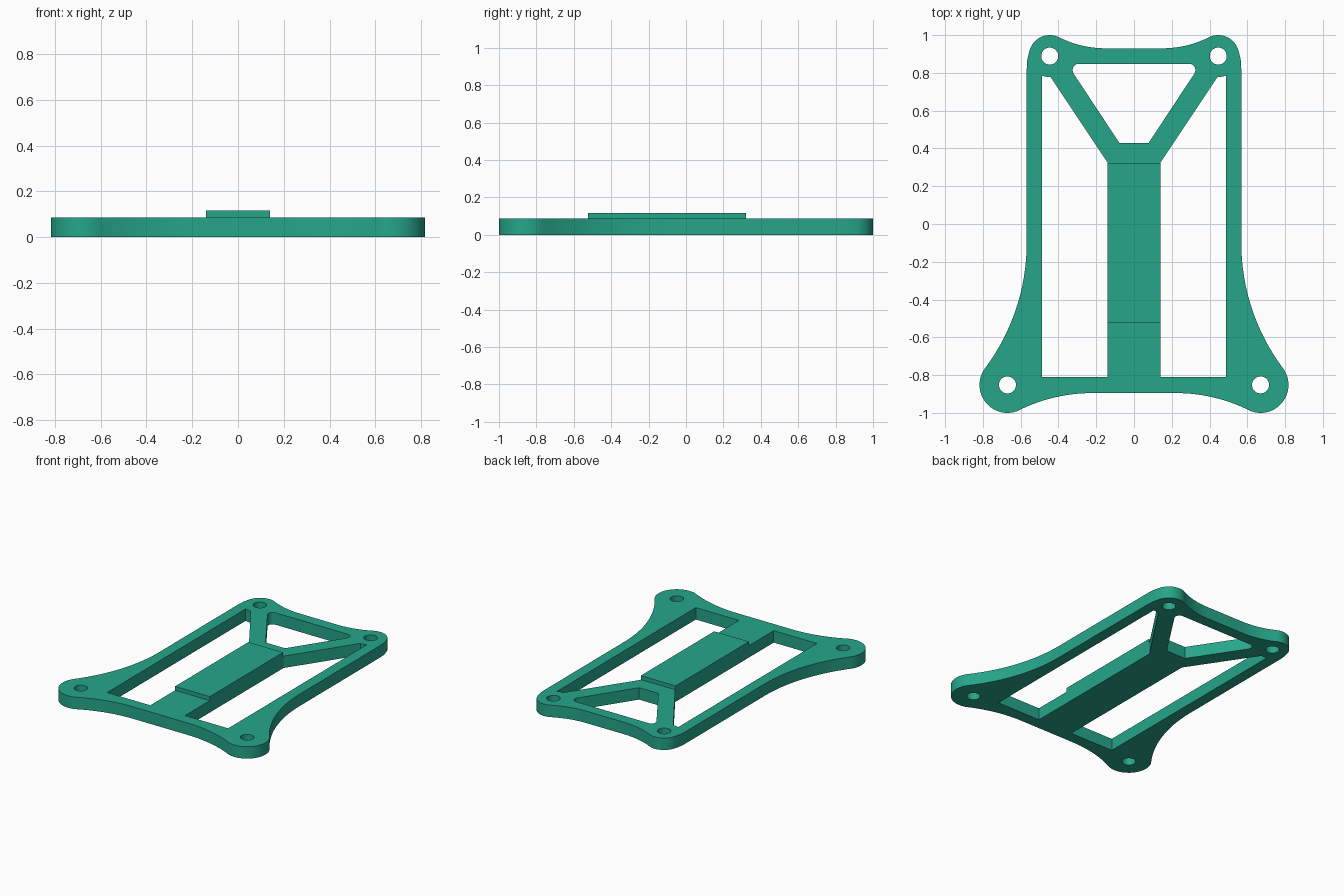
import bpy, bmesh, math

if "Cube" in bpy.data.objects:
    bpy.data.objects.remove(bpy.data.objects["Cube"])

THICK, PAD_TOP = 0.087, 0.116
green = bpy.data.materials.new("green plastic")
green.diffuse_color = (0.019, 0.381, 0.254, 1)
green.use_nodes = True
green.node_tree.nodes["Principled BSDF"].inputs["Base Color"].default_value = green.diffuse_color


def arc(cx, cy, r, a0, a1, n):
    """Points on an arc, angles in degrees."""
    return [(cx + r * math.cos(math.radians(a0 + (a1 - a0) * i / n)),
             cy + r * math.sin(math.radians(a0 + (a1 - a0) * i / n))) for i in range(n + 1)]


def angle(a, b):
    return math.degrees(math.atan2(b[1] - a[1], b[0] - a[0]))


def mirror(points):
    return [(-x, y) for x, y in reversed(points)]


# Corner lobes and the concave sweeps tangent to them
foot, foot_r = (0.67, -0.852), 0.148
ear, ear_r = (0.446, 0.889), 0.111
low, low_r = (0.22, -0.895 - 0.877), 0.877
side, side_r = (0.568 + 1.108, -0.10), 1.108
top, top_r = (0.15, 0.93 + 0.55), 0.55

# Right half of the outline, bottom to top
half = arc(*low, low_r, 90, angle(low, foot), 12)
half += arc(*foot, foot_r, angle(foot, low) - 360 if angle(foot, low) > 0 else angle(foot, low),
            angle(foot, side), 24)[1:]
half += arc(*side, side_r, angle(side, foot) % 360, 180, 16)[1:]
half += [(0.568, 0.82), (0.565, 0.87)]
half += arc(*ear, ear_r, 14, angle(ear, top), 16)
half += arc(*top, top_r, angle(top, ear), -90, 10)[1:]
outline = half + mirror(half)

# Openings
bay = [(0.14, -0.81), (0.488, -0.81), (0.488, 0.786)]
bay += arc(*ear, ear_r, -72, -92, 4) + [(0.14, 0.325)]
wedge_half = [(0.078, 0.43), (0.320, 0.797)] + arc(0.292, 0.815, 0.033, -33, 90, 8)
wedge = wedge_half + mirror(wedge_half)
screw_holes = [arc(s * c[0], c[1], 0.045, 0, 352.5, 47) for c in (foot, ear) for s in (1, -1)]

# Flat frame: filled outline with openings, extruded
curve = bpy.data.curves.new("frame_profile", 'CURVE')
curve.dimensions = '2D'
curve.fill_mode = 'BOTH'
curve.extrude = THICK / 2
for loop in [outline, bay, mirror(bay), wedge] + screw_holes:
    spline = curve.splines.new('POLY')
    spline.points.add(len(loop) - 1)
    for p, (x, y) in zip(spline.points, loop):
        p.co = (x, y, 0, 1)
    spline.use_cyclic_u = True
helper = bpy.data.objects.new("frame_profile", curve)
bpy.context.collection.objects.link(helper)
bpy.context.view_layer.update()
mesh = bpy.data.meshes.new_from_object(helper.evaluated_get(bpy.context.evaluated_depsgraph_get()))
bpy.data.objects.remove(helper)

bm = bmesh.new()
bm.from_mesh(mesh)
bmesh.ops.remove_doubles(bm, verts=bm.verts, dist=1e-5)
bmesh.ops.translate(bm, verts=bm.verts, vec=(0, 0, THICK / 2))
bmesh.ops.recalc_face_normals(bm, faces=bm.faces)
bm.to_mesh(mesh)
bm.free()
mesh.materials.clear()
mesh.materials.append(green)
frame = bpy.data.objects.new("frame", mesh)
bpy.context.collection.objects.link(frame)
bpy.context.view_layer.objects.active = frame
frame.select_set(True)
bpy.ops.object.shade_smooth_by_angle(angle=math.radians(30))

# Raised pad on the central spine
bpy.ops.mesh.primitive_cube_add(size=1, location=(0, -0.1025, (THICK + PAD_TOP) / 2))
pad = bpy.context.object
pad.name = "raised_pad"
pad.scale = (0.28, 0.845, PAD_TOP - THICK)
pad.data.materials.append(green)
